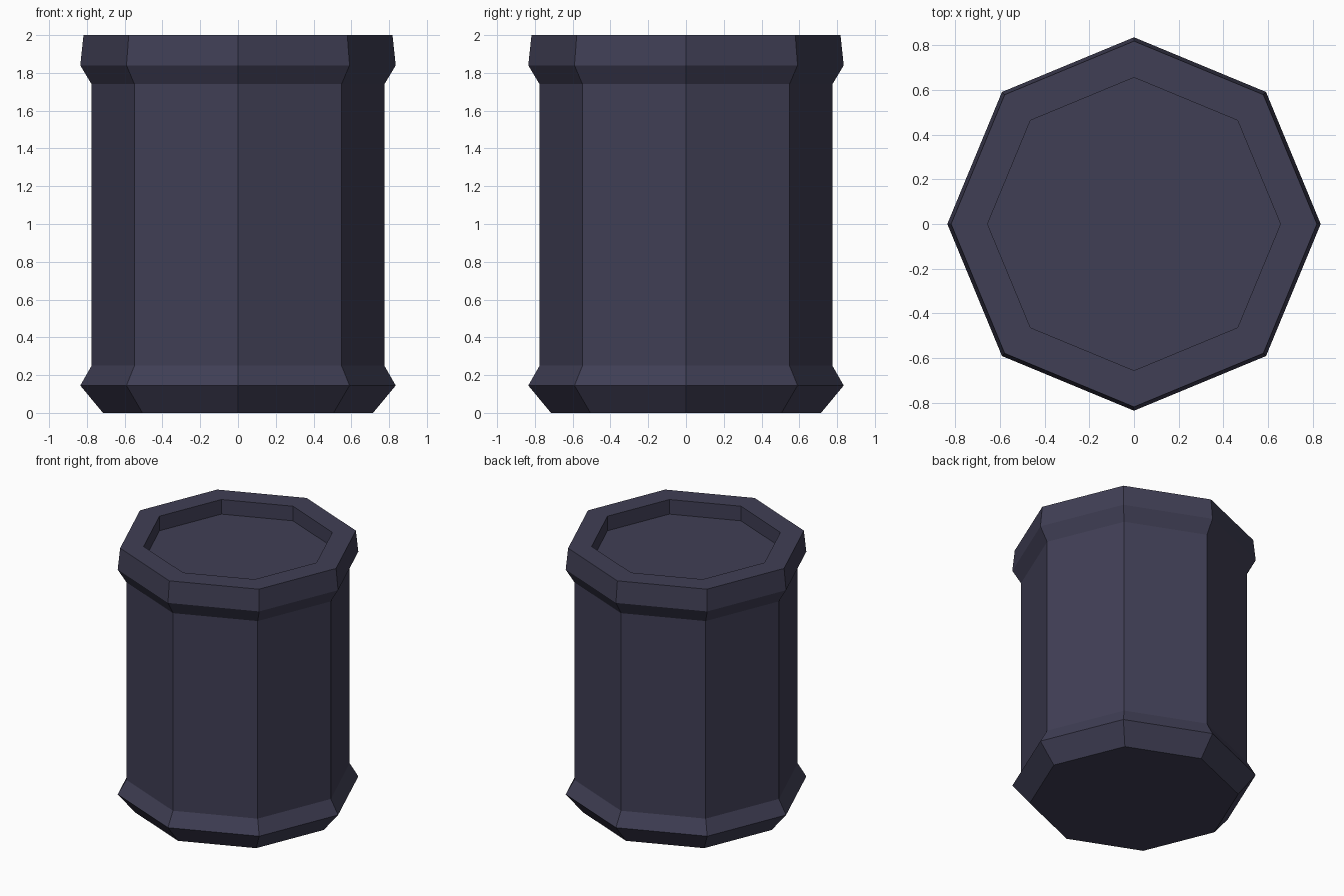
import bpy
import bmesh
from math import cos, sin, tau

cube = bpy.data.objects.get("Cube")
if cube:
    bpy.data.objects.remove(cube, do_unlink=True)

SIDES = 8

# Single slate colour
slate = bpy.data.materials.new("dark slate")
slate.use_nodes = True
colour = (0.051, 0.049, 0.090, 1)
slate.diffuse_color = colour
slate.node_tree.nodes["Principled BSDF"].inputs["Base Color"].default_value = colour


def lathe(name, profile, material):
    """Stack octagonal rings (radius, height) and cap both ends."""
    bm = bmesh.new()
    rings = [[bm.verts.new((r * cos(tau * i / SIDES), r * sin(tau * i / SIDES), z))
              for i in range(SIDES)] for r, z in profile]
    for low, high in zip(rings, rings[1:]):
        for i in range(SIDES):
            j = (i + 1) % SIDES
            bm.faces.new((low[i], low[j], high[j], high[i]))
    bm.faces.new(rings[0][::-1])
    bm.faces.new(rings[-1])
    mesh = bpy.data.meshes.new(name)
    bm.to_mesh(mesh)
    bm.free()
    mesh.materials.append(material)
    obj = bpy.data.objects.new(name, mesh)
    bpy.context.collection.objects.link(obj)
    return obj


# Barrel: chamfered foot, flared base band, straight wall, top band, sunken lid
lathe("barrel", [
    (0.715, 0.0),
    (0.835, 0.145),
    (0.775, 0.25),
    (0.775, 1.74),
    (0.835, 1.84),
    (0.818, 2.0),
    (0.655, 2.0),
    (0.655, 1.89),
], slate)
